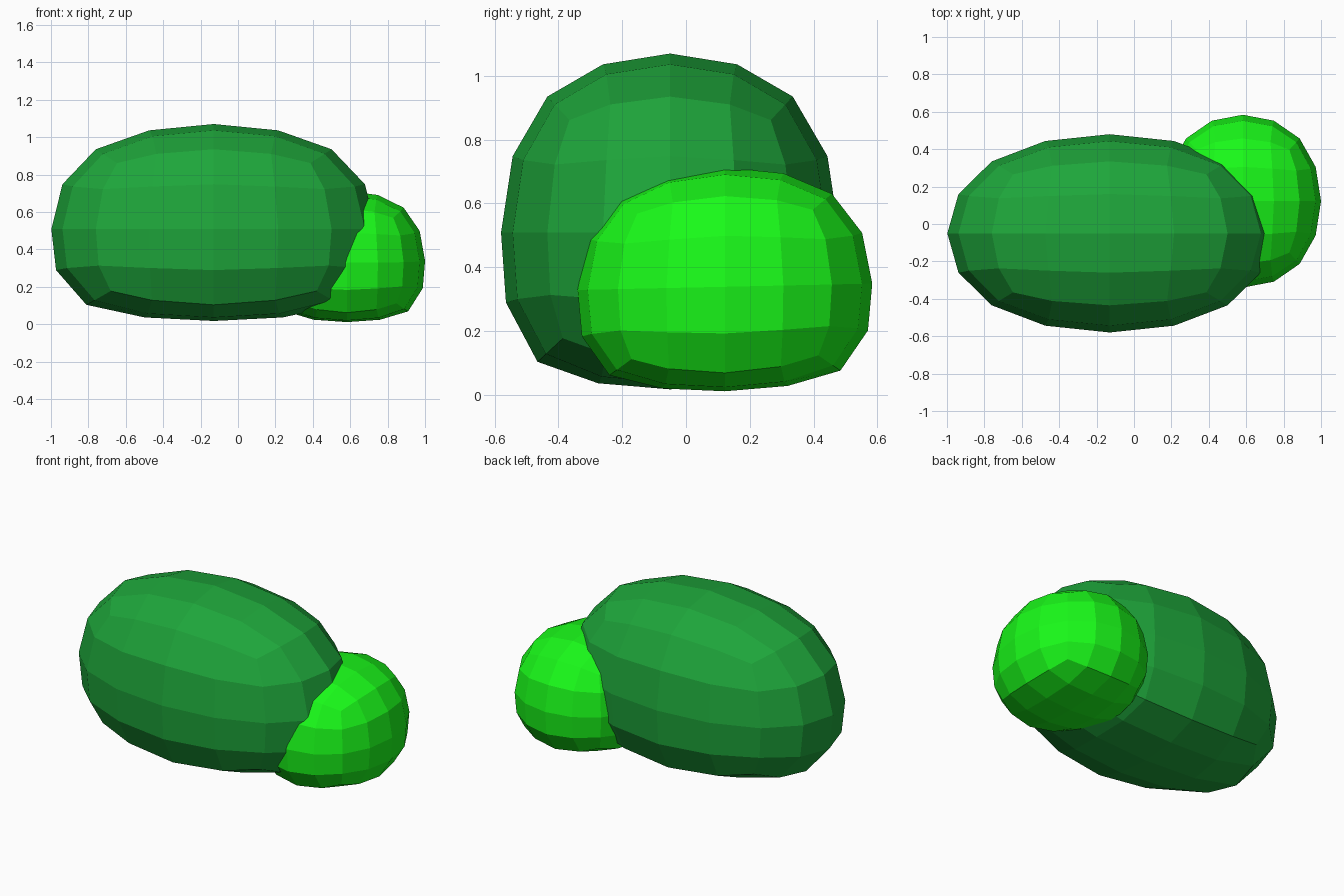
import bpy

if "Cube" in bpy.data.objects:
    bpy.data.objects.remove(bpy.data.objects["Cube"])


def lerp_rows(z, rows):
    for (a, va), (b, vb) in zip(rows, rows[1:]):
        if z <= b:
            t = (z - a) / (b - a)
            return va + (vb - va) * t
    return rows[-1][1]


# row height on the round blob -> settled height, and how much the row bulges out
HEIGHT = [(-1.0, -0.95), (-0.94, -0.92), (-0.726, -0.79), (-0.42, -0.47), (0, -0.04), (0.42, 0.43), (0.726, 0.75), (1.0, 1.0)]
BULGE = [(-1.0, 1.07), (-0.726, 1.08), (-0.42, 1.045), (0, 1.0), (1.0, 1.0)]


def boulder(name, centre, half, color, tilt=0.0):
    # cube rounded by subdivision
    bpy.ops.mesh.primitive_cube_add(size=2)
    ob = bpy.context.object
    ob.name = name
    sub = ob.modifiers.new("round", "SUBSURF")
    sub.levels = 2
    bpy.ops.object.modifier_apply(modifier=sub.name)
    # normalise, then flatten and widen the underside
    verts = ob.data.vertices
    size = max(v.co.z for v in verts)
    for v in verts:
        x, y, z = v.co / size
        z = max(-1.0, min(1.0, z))
        s = lerp_rows(z, BULGE)
        h = lerp_rows(z, HEIGHT)
        v.co = (centre[0] + x * s * half[0],
                centre[1] + y * s * half[1],
                centre[2] + h * half[2] + tilt * y)
    ob.data.shade_flat()
    mat = bpy.data.materials.new(name + "_green")
    mat.diffuse_color = color
    mat.use_nodes = True
    mat.node_tree.nodes["Principled BSDF"].inputs["Base Color"].default_value = mat.diffuse_color
    ob.data.materials.append(mat)
    return ob


# large dark bush and small bright bush
boulder("large_bush", (-0.13, -0.05, 0.53), (0.868, 0.53, 0.54), (0.013, 0.38, 0.043, 1))
boulder("small_bush", (0.582, 0.122, 0.353), (0.418, 0.462, 0.36), (0.01, 0.95, 0.01, 1), tilt=0.01)
